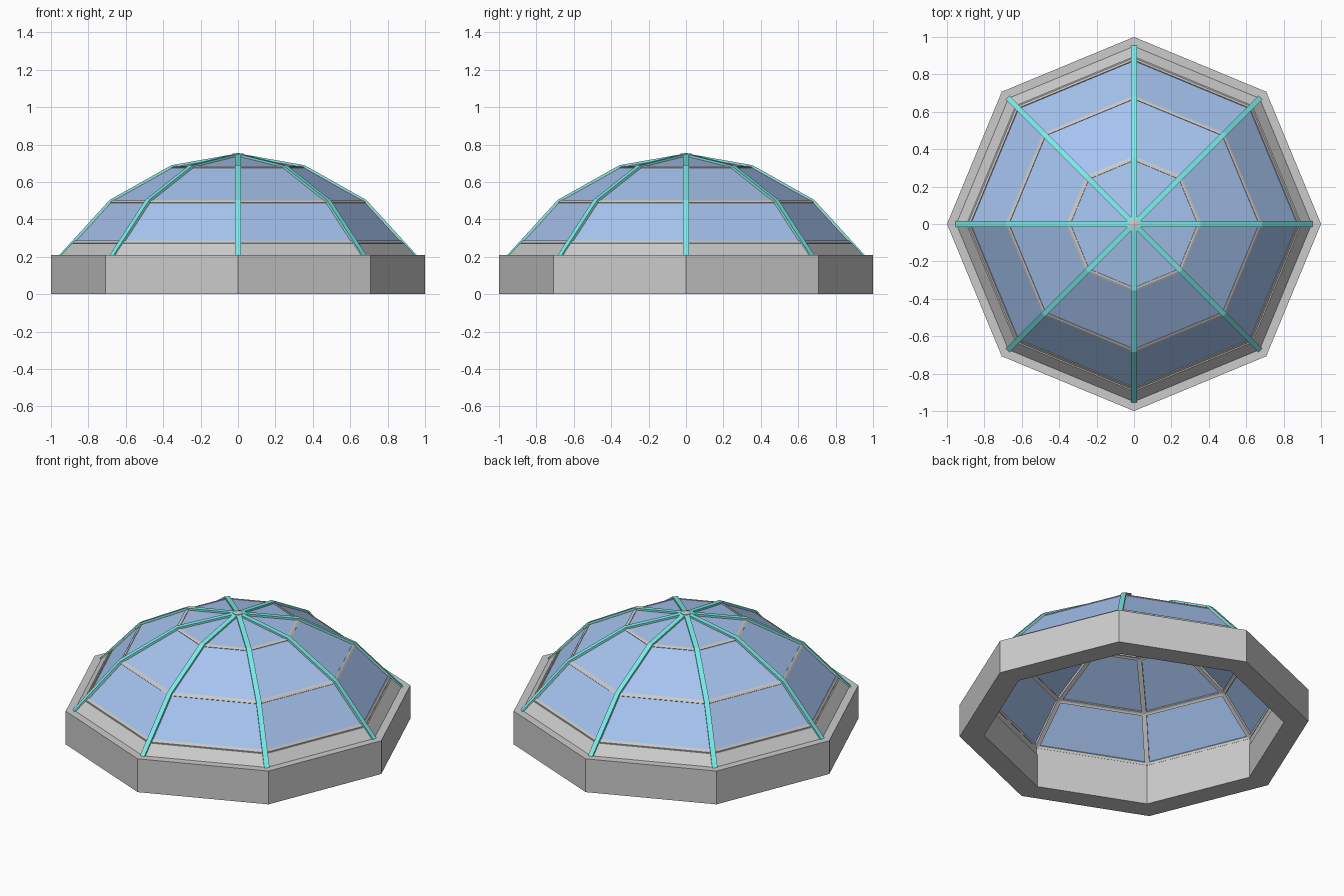
import bpy, bmesh
from math import cos, sin, pi
from mathutils import Vector

if "Cube" in bpy.data.objects:
    bpy.data.objects.remove(bpy.data.objects["Cube"])

SIDES = 8


def material(name, rgb):
    m = bpy.data.materials.new(name)
    m.diffuse_color = (*rgb, 1)
    m.use_nodes = True
    m.node_tree.nodes["Principled BSDF"].inputs["Base Color"].default_value = m.diffuse_color
    return m


def finish(name, bm, mat=None):
    bmesh.ops.remove_doubles(bm, verts=bm.verts, dist=1e-5)
    bmesh.ops.recalc_face_normals(bm, faces=bm.faces)
    me = bpy.data.meshes.new(name)
    bm.to_mesh(me)
    bm.free()
    ob = bpy.data.objects.new(name, me)
    bpy.context.collection.objects.link(ob)
    if mat:
        me.materials.append(mat)
    return ob


def lathe(name, section, mat=None):
    """Revolve a closed (radius, z) section into an eight-sided ring."""
    bm = bmesh.new()
    rows = []
    for i in range(SIDES):
        a = 2 * pi * i / SIDES
        rows.append([bm.verts.new((r * cos(a), r * sin(a), z)) for r, z in section])
    n = len(section)
    for i in range(SIDES):
        p, q = rows[i], rows[(i + 1) % SIDES]
        for j in range(n):
            k = (j + 1) % n
            if section[j][0] == 0 and section[k][0] == 0:
                continue
            if section[j][0] == 0:
                bm.faces.new((p[j], q[k], p[k]))
            elif section[k][0] == 0:
                bm.faces.new((p[j], q[j], p[k]))
            else:
                bm.faces.new((p[j], q[j], q[k], p[k]))
    loose = [v for v in bm.verts if not v.link_faces]
    bmesh.ops.delete(bm, geom=loose, context='VERTS')
    return finish(name, bm, mat)


# Outer dome profile, foot to apex
P = [Vector(p) for p in ((0.955, 0.21), (0.685, 0.505), (0.355, 0.69), (0, 0.753))]


def inset(d):
    """Profile moved inward by d, foot kept level and apex kept on the axis."""
    nor = []
    for a, b in zip(P, P[1:]):
        t = (b - a).normalized()
        nor.append(Vector((t.y, -t.x)))
    out = [P[0] - Vector((d / nor[0].x, 0))]
    for i in (1, 2):
        m = (nor[i - 1] + nor[i]).normalized()
        out.append(P[i] - m * d / m.dot(nor[i]))
    out.append(P[3] - Vector((0, d / nor[2].y)))
    return out


def ribs(name, d0, d1, width, mat=None):
    """Eight bars following the dome profile between two inset depths."""
    outer, inner = inset(d0), inset(d1)
    bm = bmesh.new()
    for i in range(SIDES):
        a = 2 * pi * i / SIDES
        loops = []
        for o, n in zip(outer, inner):
            loops.append([bm.verts.new((p.x * cos(a) - s * sin(a), p.x * sin(a) + s * cos(a), p.y))
                          for p, s in ((o, -width / 2), (o, width / 2), (n, width / 2), (n, -width / 2))])
        for u, v in zip(loops, loops[1:]):
            for j in range(4):
                k = (j + 1) % 4
                bm.faces.new((u[j], u[k], v[k], v[j]))
        bm.faces.new(loops[0])
        bm.faces.new(loops[-1])
    return finish(name, bm, mat)


blue = material("blue_glass", (0.38, 0.55, 0.87))
teal = material("teal_trim", (0.2, 0.85, 0.82))

# Base curb
lathe("base_curb", [(1, 0), (1, 0.21), (0.86, 0.21), (0.86, 0)])

# Sloped sill and the thin glazing rail above it
lathe("sill", [(0.95, 0.21), (0.895, 0.27), (0.865, 0.27), (0.865, 0.21)])
lathe("glazing_rail", [(0.888, 0.265), (0.888, 0.274), (0.876, 0.288), (0.858, 0.27), (0.862, 0.255)])

# Glass shell
go, gi = inset(0.011), inset(0.017)
f = 0.23
glass = [go[0].lerp(go[1], f)] + go[1:] + gi[:0:-1] + [gi[0].lerp(gi[1], f)]
lathe("glass_panes", [tuple(p) for p in glass], blue)

# Horizontal frame rings at the two bends of the dome
ro, ri = inset(0.008), inset(0.034)
for k, name in ((1, "lower_frame_ring"), (2, "upper_frame_ring")):
    def strip(path):
        c = path[k]
        return [c + (path[j] - c).normalized() * 0.012 for j in (k - 1,)] + [c] + \
               [c + (path[k + 1] - c).normalized() * 0.012]
    lathe(name, [tuple(p) for p in strip(ro) + strip(ri)[::-1]])

# Structural ribs with teal covers
ribs("frame_ribs", 0.009, 0.036, 0.028)
ribs("rib_covers", 0.0, 0.009, 0.03, teal)

# Small hub at the apex
lathe("apex_hub", [(0, 0.755), (0.03, 0.751), (0.03, 0.715), (0, 0.715)])
